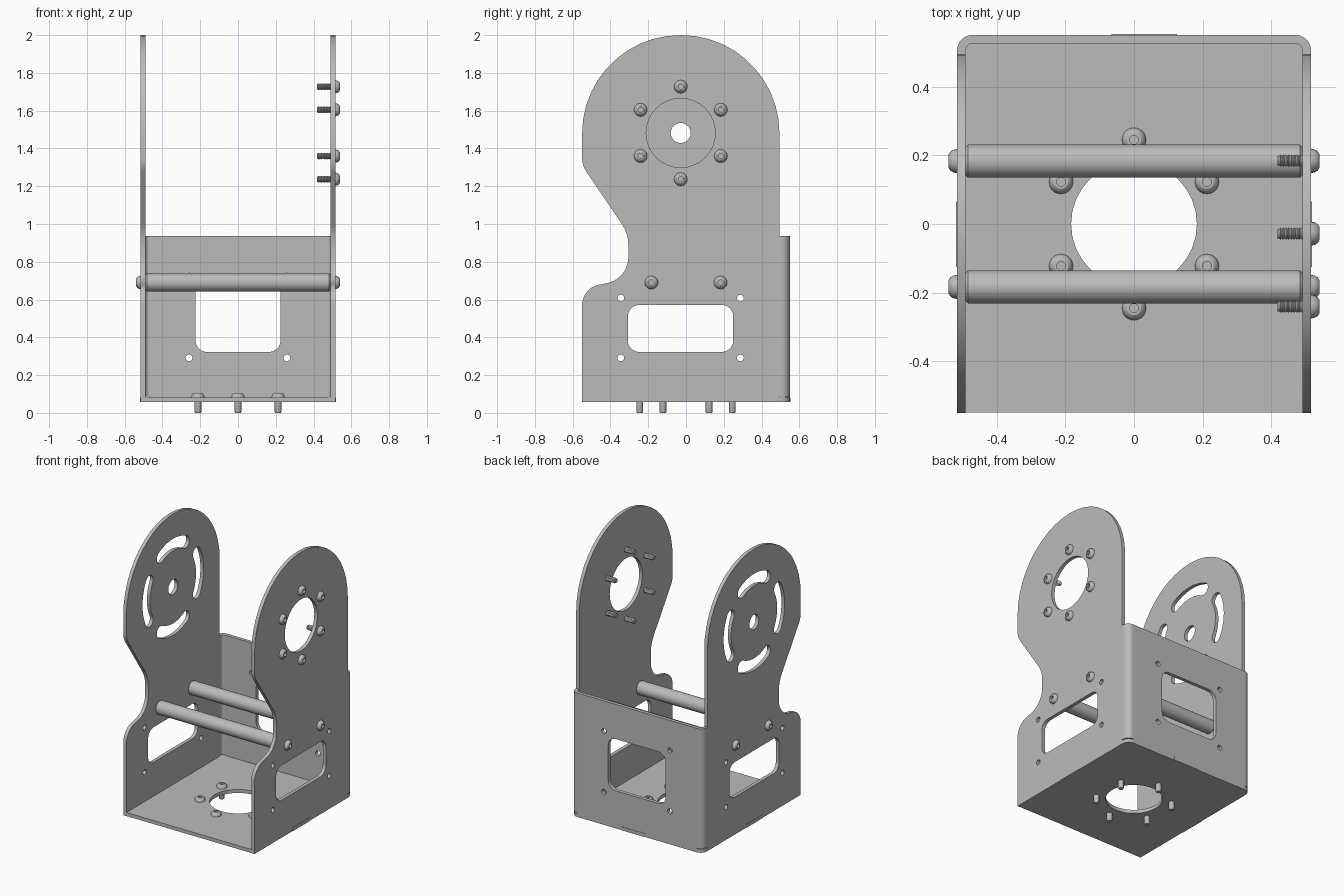
import bpy, bmesh
from math import sin, cos, pi, radians
from mathutils import Matrix, Vector

cube = bpy.data.objects.get("Cube")
if cube:
    bpy.data.objects.remove(cube, do_unlink=True)

GREY = (0.5, 0.5, 0.5, 1)
metal = bpy.data.materials.new("plain grey metal")
metal.use_nodes = True
metal.diffuse_color = GREY
for node in metal.node_tree.nodes:
    if node.type == 'BSDF_PRINCIPLED':
        node.inputs["Base Color"].default_value = GREY

T = 0.025                     # sheet thickness
HALF, BASE, BACK_TOP = 0.515, 0.057, 0.936
HUB = Vector((-0.028, 1.482))
HEX = [radians(30 + 60 * i) for i in range(6)]


def place(name, mesh, matrix=Matrix()):
    obj = bpy.data.objects.new(name, mesh)
    obj.matrix_world = matrix
    bpy.context.collection.objects.link(obj)
    return obj


def finish(mesh, bm):
    bmesh.ops.remove_doubles(bm, verts=bm.verts, dist=1e-5)
    bmesh.ops.recalc_face_normals(bm, faces=bm.faces)
    bm.to_mesh(mesh)
    bm.free()
    mesh.materials.clear()
    mesh.materials.append(metal)
    mesh.shade_smooth()
    mesh.set_sharp_from_angle(angle=radians(30))
    return mesh


def arc(cx, cy, r, a0, a1, n):
    angles = [a0 + (a1 - a0) * i / n for i in range(n + 1)]
    return [(cx + r * cos(a), cy + r * sin(a)) for a in angles]


def circle(cx, cy, r, n=32):
    return arc(cx, cy, r, 0, 2 * pi, n)[:-1]


def rounded(corners):
    """Closed outline whose corners (x, y, radius) are filleted."""
    points = []
    for i, (x, y, r) in enumerate(corners):
        p = Vector((x, y))
        if not r:
            points.append((x, y))
            continue
        a = (Vector(corners[i - 1][:2]) - p).normalized()
        b = (Vector(corners[(i + 1) % len(corners)][:2]) - p).normalized()
        half = a.angle(b) / 2
        mid = p + (a + b).normalized() * r / sin(half)
        start = p + a * (r * cos(half) / sin(half)) - mid
        turn = pi - 2 * half
        if a.x * b.y - a.y * b.x > 0:
            turn = -turn
        n = max(4, round(abs(turn) / radians(8)))
        for k in range(n + 1):
            t = turn * k / n
            points.append((mid.x + start.x * cos(t) - start.y * sin(t),
                           mid.y + start.x * sin(t) + start.y * cos(t)))
    return points


def window(x0, x1, y0, y1, r=0.06):
    return rounded([(x0, y0, r), (x1, y0, r), (x1, y1, r), (x0, y1, r)])


def slot(centre, r, half_width, mid_angle, spread):
    """Curved slot with round ends."""
    a0, a1 = mid_angle - spread, mid_angle + spread
    cx, cy = centre
    end = (cx + r * cos(a1), cy + r * sin(a1))
    start = (cx + r * cos(a0), cy + r * sin(a0))
    return (arc(cx, cy, r + half_width, a0, a1, 10)
            + arc(*end, half_width, a1, a1 + pi, 8)[1:-1]
            + arc(cx, cy, r - half_width, a1, a0, 10)
            + arc(*start, half_width, a0 + pi, a0 + 2 * pi, 8)[1:-1])


def sheet(name, loops, matrix, thickness=T):
    """Outline with holes, given thickness either side of its plane."""
    curve = bpy.data.curves.new(name, 'CURVE')
    curve.dimensions, curve.fill_mode = '2D', 'BOTH'
    curve.extrude = thickness / 2
    for loop in loops:
        spline = curve.splines.new('POLY')
        spline.points.add(len(loop) - 1)
        for point, (x, y) in zip(spline.points, loop):
            point.co = (x, y, 0, 1)
        spline.use_cyclic_u = True
    temp = place(name + " outline", curve)
    bpy.context.view_layer.update()
    graph = bpy.context.evaluated_depsgraph_get()
    mesh = bpy.data.meshes.new_from_object(temp.evaluated_get(graph))
    bpy.data.objects.remove(temp, do_unlink=True)
    bpy.data.curves.remove(curve)
    bm = bmesh.new()
    bm.from_mesh(mesh)
    bm.transform(matrix)
    mesh.name = name
    return place(name, finish(mesh, bm))


def lathe(name, profile, steps=20):
    bm = bmesh.new()
    verts = [bm.verts.new((r, 0, z)) for r, z in profile]
    edges = [bm.edges.new(pair) for pair in zip(verts, verts[1:])]
    bmesh.ops.spin(bm, geom=verts + edges, axis=(0, 0, 1), cent=(0, 0, 0),
                   angle=2 * pi, steps=steps)
    return finish(bpy.data.meshes.new(name), bm)


def box(name, size, centre):
    bm = bmesh.new()
    bmesh.ops.create_cube(bm, size=1)
    bm.transform(Matrix.Translation(centre) @ Matrix.Diagonal((*size, 1)))
    return place(name, finish(bpy.data.meshes.new(name), bm))


def side_frame(x):
    return Matrix(((0, 0, 1, x), (1, 0, 0, 0), (0, 1, 0, 0), (0, 0, 0, 1)))


# Side plates: shared outline, different hub openings
outline = rounded([
    (-0.55, BASE, 0), (0.495, BASE, 0), (0.495, 2.0, 0.52), (-0.55, 2.0, 0.52),
    (-0.55, 1.31, 0.12), (-0.305, 0.949, 0.2), (-0.305, 0.71, 0.14),
    (-0.55, 0.66, 0.11)])
shared = [outline, window(-0.308, 0.25, 0.323, 0.571)]
shared += [circle(y, z, 0.018, 16) for y in (-0.345, 0.288) for z in (0.291, 0.608)]
sheet("left_side_plate", shared + [circle(*HUB, 0.183)], side_frame(HALF - T / 2))
slots = [slot(HUB, 0.3, 0.042, i * pi / 2, radians(28)) for i in range(4)]
sheet("right_side_plate", shared + [circle(*HUB, 0.053, 24)] + slots,
      side_frame(T / 2 - HALF))

# Back plate
edge = HALF - 0.045
back = [[(-edge, BASE), (edge, BASE), (edge, BACK_TOP), (-edge, BACK_TOP)],
        window(-0.225, 0.225, 0.323, 0.69)]
back += [circle(x, z, 0.018, 16) for x in (-0.259, 0.259) for z in (0.291, 0.722)]
sheet("back_plate", back,
      Matrix.Translation((0, 0.55 - T / 2, 0)) @ Matrix.Rotation(pi / 2, 4, 'X'))

# Rounded bends joining the sides to the back
bend = ([(HALF, 0.494)] + arc(edge, 0.505, 0.045, 0, pi / 2, 8)
        + arc(edge, 0.505, 0.045 - T, pi / 2, 0, 8) + [(HALF - T, 0.494)])
low = BASE + 0.03
for side, s in (("left", 1), ("right", -1)):
    sheet(side + "_back_bend", [[(s * x, y) for x, y in bend]],
          Matrix.Translation((0, 0, (low + BACK_TOP) / 2)), BACK_TOP - low)

# Floor with round opening
w = HALF - 0.001
floor = rounded([(-w, -0.549, 0), (w, -0.549, 0), (w, 0.549, 0.045), (-w, 0.549, 0.045)])
sheet("floor_plate", [floor, circle(0, 0, 0.183)],
      Matrix.Translation((0, 0, BASE + T / 2)))

# Locating tabs at the floor edges
for side, s in (("left", 1), ("right", -1)):
    box(side + "_floor_tab", (T, 0.19, T), (s * (HALF - T / 2 + 0.003), -0.03, BASE + T / 2))
box("back_floor_tab", (0.19, T, T), (0.03, 0.55 - T / 2 + 0.003, BASE + T / 2))

# Button-head screws, seated at z = 0 with the shank pointing down
head = [(0, 0.009), (0.013, 0.009), (0.013, 0.024), (0.02, 0.024),
        (0.028, 0.019), (0.033, 0.01), (0.035, 0), (0.018, 0)]
plain = lathe("plain_screw", head + [(0.018, -0.076), (0.015, -0.082), (0, -0.082)])
thread = []
for i in range(9):
    z = -T - 0.008 * i
    thread += [(0.018, z), (0.014, z - 0.004)]
threaded = lathe("threaded_screw", head + thread + [(0.014, -0.098), (0, -0.098)])

to_left = Matrix.Rotation(pi / 2, 4, 'Y')
to_right = Matrix.Rotation(-pi / 2, 4, 'Y')
for i, a in enumerate(HEX):
    c, s = 0.245 * cos(a), 0.245 * sin(a)
    place(f"floor_screw_{i + 1}", plain, Matrix.Translation((c, s, BASE + T)))
    place(f"hub_screw_{i + 1}", threaded,
          Matrix.Translation((HALF, HUB.x + c, HUB.y + s)) @ to_left)

# Cross rods with a screw at each end
rod_end = HALF - T
rod = lathe("cross_rod", [(0, -rod_end), (0.041, -rod_end), (0.048, 0.007 - rod_end),
                          (0.048, rod_end - 0.007), (0.041, rod_end), (0, rod_end)], 32)
for label, y in (("front", -0.183), ("back", 0.183)):
    place(label + "_cross_rod", rod, Matrix.Translation((0, y, 0.69)) @ to_left)
    for side, x, turn in (("left", HALF, to_left), ("right", -HALF, to_right)):
        place(f"{label}_{side}_rod_screw", plain, Matrix.Translation((x, y, 0.69)) @ turn)
